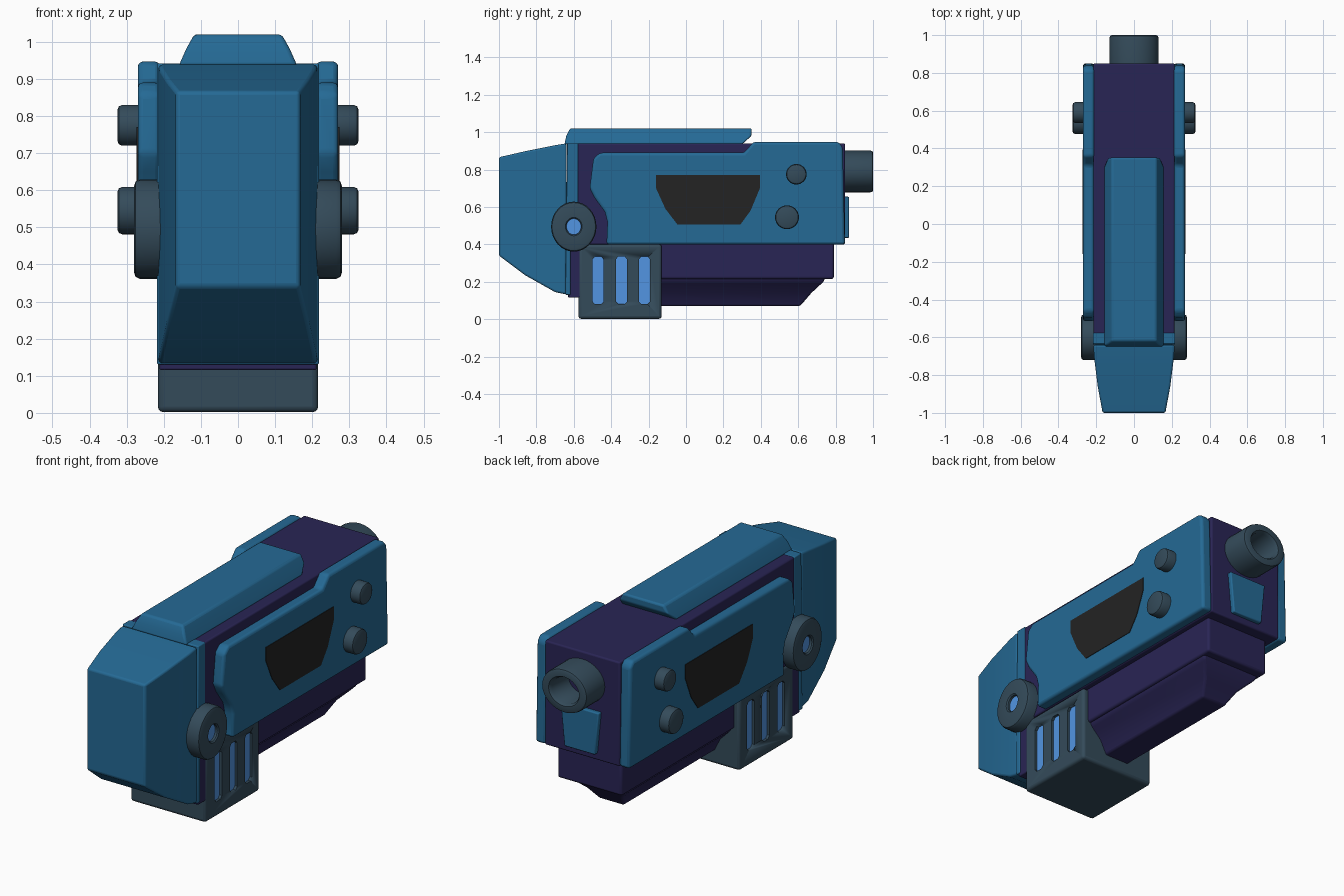
import bpy, bmesh, math

if "Cube" in bpy.data.objects:
    bpy.data.objects.remove(bpy.data.objects["Cube"])


def material(name, rgb):
    m = bpy.data.materials.new(name)
    m.diffuse_color = (*rgb, 1)
    m.use_nodes = True
    m.node_tree.nodes["Principled BSDF"].inputs["Base Color"].default_value = m.diffuse_color
    return m


BLUE = material("steel blue", (0.018, 0.143, 0.300))
PURPLE = material("dark purple", (0.022, 0.018, 0.090))
GREY = material("slate grey", (0.034, 0.070, 0.102))
GLOW = material("light blue", (0.085, 0.300, 0.760))
BLACK = material("black", (0.017, 0.017, 0.017))


def finish(name, bm, mat, bevel=0.0, mirror=False):
    bmesh.ops.recalc_face_normals(bm, faces=bm.faces)
    me = bpy.data.meshes.new(name)
    bm.to_mesh(me)
    bm.free()
    me.materials.append(mat)
    ob = bpy.data.objects.new(name, me)
    bpy.context.collection.objects.link(ob)
    bpy.ops.object.select_all(action='DESELECT')
    ob.select_set(True)
    bpy.context.view_layer.objects.active = ob
    bpy.ops.object.shade_smooth_by_angle(angle=math.radians(35))
    if bevel:
        b = ob.modifiers.new("bevel", 'BEVEL')
        b.width, b.segments, b.limit_method = bevel, 3, 'ANGLE'
        b.angle_limit = math.radians(25)
    if mirror:
        ob.modifiers.new("mirror", 'MIRROR').use_mirror_merge = False
    return ob


def add_loft(bm, rings):
    rows = [[bm.verts.new(p) for p in r] for r in rings]
    n = len(rows[0])
    for a, b in zip(rows, rows[1:]):
        for i in range(n):
            j = (i + 1) % n
            bm.faces.new((a[i], a[j], b[j], b[i]))
    bm.faces.new(rows[0])
    bm.faces.new(rows[-1])


def loft(name, rings, mat, bevel=0.0, mirror=False):
    bm = bmesh.new()
    add_loft(bm, rings)
    return finish(name, bm, mat, bevel, mirror)


def side_prism(name, pts, x0, x1, mat, bevel=0.0, mirror=False):
    return loft(name, [[(x, y, z) for y, z in pts] for x in (x0, x1)], mat, bevel, mirror)


def rect(y0, y1, z0, z1):
    return [(y0, z0), (y1, z0), (y1, z1), (y0, z1)]


def level(z, w, y0, y1):
    return [(-w, y0, z), (w, y0, z), (w, y1, z), (-w, y1, z)]


def lathe(name, profile, place, mat, closed=False, mirror=False, n=32):
    """Spin (radius, height) points; place(u, v, h) maps to world."""
    bm = bmesh.new()
    rows = [[bm.verts.new(place(r * math.cos(2 * math.pi * k / n), r * math.sin(2 * math.pi * k / n), h))
             for k in range(n)] for r, h in profile]
    pairs = list(zip(rows, rows[1:])) + ([(rows[-1], rows[0])] if closed else [])
    for a, b in pairs:
        for k in range(n):
            j = (k + 1) % n
            bm.faces.new((a[k], a[j], b[j], b[k]))
    if not closed:
        bm.faces.new(rows[0])
        bm.faces.new(rows[-1])
    return finish(name, bm, mat, 0, mirror)


# Main body, its front foot and the lower block
side_prism("body", rect(-0.60, 0.85, 0.40, 0.94), -0.215, 0.215, PURPLE, 0.008)
side_prism("body_front_foot", rect(-0.63, -0.55, 0.115, 0.5), -0.212, 0.212, PURPLE, 0.006)
side_prism("lower_block", rect(-0.58, 0.79, 0.215, 0.42), -0.185, 0.185, PURPLE, 0.012)

# Tapered keel under the lower block
loft("keel", [level(0.23, 0.175, -0.5, 0.75), level(0.20, 0.165, -0.5, 0.735),
              level(0.14, 0.105, -0.5, 0.67), level(0.07, 0.07, -0.5, 0.61)], PURPLE, 0.01)

# Front shell, lofted from the rim to the blunt face
sections = [(-0.64, 0.215, 0.132, 0.94), (-0.70, 0.212, 0.145, 0.930),
            (-0.86, 0.192, 0.235, 0.898), (-1.0, 0.166, 0.34, 0.866)]
loft("front_shell", [[(-w, y, b), (w, y, b), (w, y, t), (-w, y, t)] for y, w, b, t in sections],
     BLUE, 0.01)
side_prism("front_rim", [(-0.645, 0.13), (-0.618, 0.13), (-0.618, 0.5), (-0.577, 0.55),
                         (-0.577, 0.942), (-0.635, 0.942)], -0.218, 0.218, BLUE, 0.005)

# Raised top cover
loft("top_cover", [level(0.935, 0.16, -0.65, 0.30), level(0.98, 0.14, -0.64, 0.35),
                   level(1.02, 0.118, -0.62, 0.352)], BLUE, 0.01)

# Side panels with windows
panel = [(-0.425, 0.40), (0.85, 0.40), (0.838, 0.92), (0.815, 0.947), (0.36, 0.947), (0.31, 0.89),
         (-0.46, 0.89), (-0.495, 0.86), (-0.515, 0.70), (-0.49, 0.65), (-0.435, 0.575), (-0.42, 0.52)]
side_prism("side_panel", panel, 0.21, 0.27, BLUE, 0.014, True)
window = [(-0.16, 0.77), (-0.16, 0.70), (-0.11, 0.59), (-0.045, 0.505), (0.29, 0.505),
          (0.345, 0.58), (0.395, 0.70), (0.395, 0.77)]
side_prism("side_window", window, 0.266, 0.273, BLACK, 0, True)

# Side knobs
for tag, y, z, r in (("upper", 0.59, 0.775, 0.055), ("lower", 0.54, 0.545, 0.064)):
    lathe(tag + "_knob", [(r, 0.25), (r, 0.312), (r - 0.004, 0.321), (r - 0.013, 0.325)],
          lambda u, v, h, y=y, z=z: (h, y + u, z + v), GREY, mirror=True)

# Side pivots with glowing centres
pivot = lambda u, v, h: (h, -0.6 + u * 0.97, 0.495 + v * 1.07)
lathe("pivot_ring", [(0.04, 0.20), (0.04, 0.274), (0.046, 0.28), (0.109, 0.28), (0.12, 0.276),
                     (0.125, 0.265), (0.125, 0.20)], pivot, GREY, True, True)
lathe("pivot_light", [(0.043, 0.21), (0.043, 0.262)], pivot, GLOW, mirror=True)

# Vented box with three recessed glowing slots on each side
box = side_prism("vent_box", rect(-0.575, -0.13, 0.002, 0.40), -0.216, 0.216, GREY, 0.015)
bm = bmesh.new()
for y in (-0.47, -0.345, -0.222):
    slot = [(y - 0.03, 0.095), (y - 0.017, 0.08), (y + 0.017, 0.08), (y + 0.03, 0.095),
            (y + 0.03, 0.32), (y + 0.017, 0.335), (y - 0.017, 0.335), (y - 0.03, 0.32)]
    for s in (-1, 1):
        add_loft(bm, [[(s * x, a, b) for a, b in slot] for x in (0.192, 0.24)])
    side_prism("vent_light", slot, 0.188, 0.202, GLOW, 0, True)
cutter = finish("vent_cutter", bm, GREY)
cutter.hide_render = True
cutter.display_type = 'WIRE'
cut = box.modifiers.new("slots", 'BOOLEAN')
cut.operation, cut.object, cut.solver = 'DIFFERENCE', cutter, 'EXACT'

# Rear tube and plate
lathe("rear_tube", [(0.078, 0.84), (0.078, 0.985), (0.088, 1.0), (0.118, 1.0), (0.127, 0.996),
                    (0.13, 0.985), (0.13, 0.84)],
      lambda u, v, h: (u, h, 0.79 + v * 0.86), GREY, True)
loft("rear_plate", [[(-0.088, y, 0.435), (0.088, y, 0.435), (0.11, y, 0.655), (-0.11, y, 0.655)]
                    for y in (0.84, 0.872)], BLUE, 0.006)
